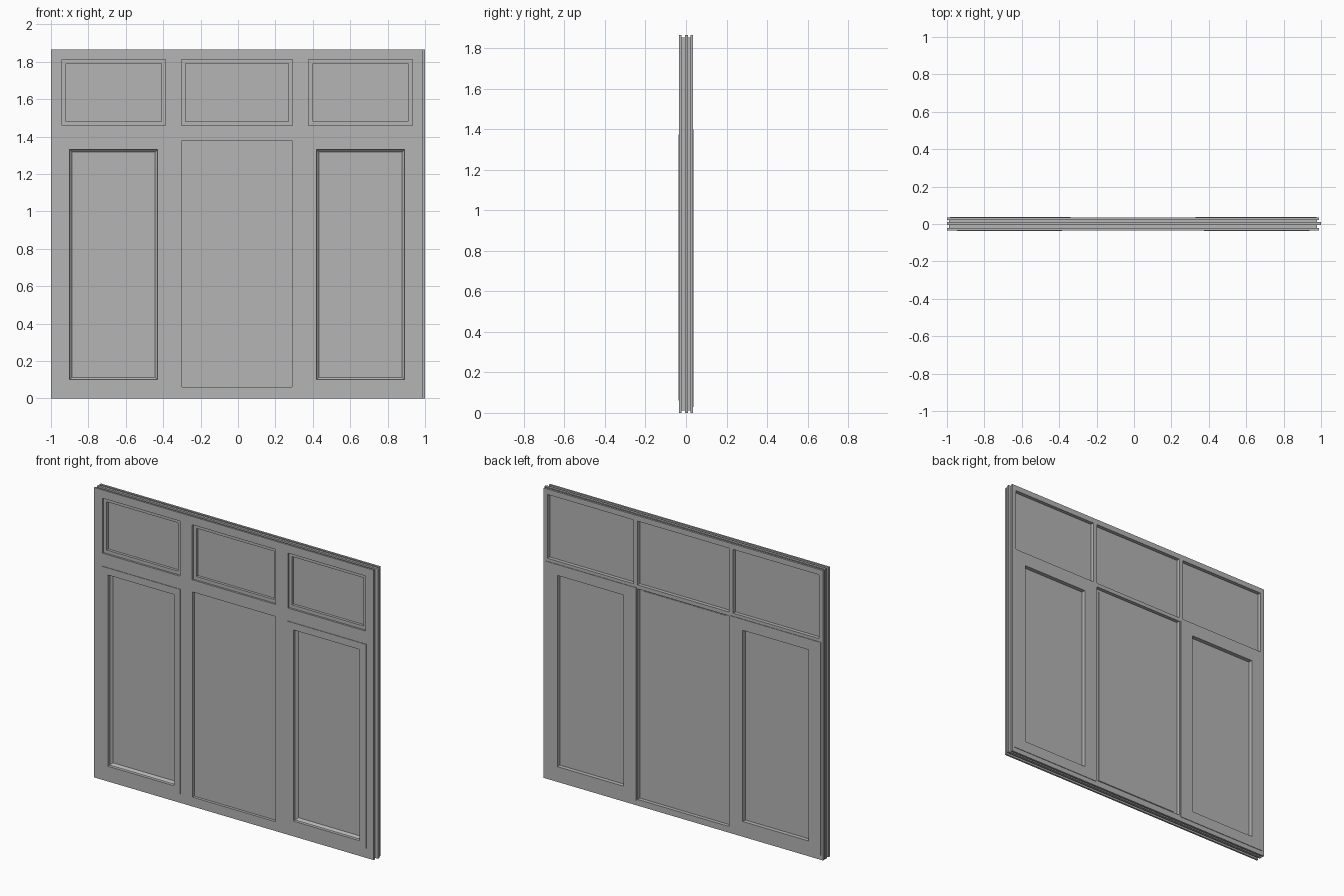
import bpy, bmesh

cube = bpy.data.objects.get("Cube")
if cube:
    bpy.data.objects.remove(cube, do_unlink=True)

# One flat grey for everything
grey = bpy.data.materials.new("mid_grey")
grey.use_nodes = True
COLOUR = (0.46, 0.46, 0.46, 1)
grey.diffuse_color = COLOUR
grey.node_tree.nodes["Principled BSDF"].inputs["Base Color"].default_value = COLOUR

CX = -0.005            # the tongue on one edge shifts the body off centre
HALF, TOP = 0.995, 1.865


def finish(name, bm):
    bmesh.ops.recalc_face_normals(bm, faces=bm.faces)
    mesh = bpy.data.meshes.new(name)
    bm.to_mesh(mesh)
    bm.free()
    mesh.materials.append(grey)
    obj = bpy.data.objects.new(name, mesh)
    bpy.context.collection.objects.link(obj)
    return obj


def plate(name, outer, holes, y0, y1):
    """Flat board with rectangular holes; rectangles are (x0, x1, z0, z1)."""
    rects = [outer] + holes
    xs = sorted({round(v, 4) for r in rects for v in r[:2]})
    zs = sorted({round(v, 4) for r in rects for v in r[2:]})
    bm = bmesh.new()
    grid = {(x, z): bm.verts.new((x + CX, y0, z)) for x in xs for z in zs}
    for xa, xb in zip(xs, xs[1:]):
        for za, zb in zip(zs, zs[1:]):
            mx, mz = (xa + xb) / 2, (za + zb) / 2
            if any(h[0] < mx < h[1] and h[2] < mz < h[3] for h in holes):
                continue
            bm.faces.new([grid[p] for p in ((xa, za), (xb, za), (xb, zb), (xa, zb))])
    bmesh.ops.delete(bm, geom=[v for v in bm.verts if not v.link_faces], context='VERTS')
    ext = bmesh.ops.extrude_face_region(bm, geom=bm.faces[:], use_keep_orig=True)
    moved = [g for g in ext["geom"] if isinstance(g, bmesh.types.BMVert)]
    bmesh.ops.translate(bm, verts=moved, vec=(0, y1 - y0, 0))
    return finish(name, bm)


def bead(name, rect, inset, y0, y1):
    """Sloped glazing bead running round a rectangle."""
    x0, x1, z0, z1 = rect
    bm = bmesh.new()
    loops = []
    for d, y in ((0, y0), (inset, y1)):
        loops.append([bm.verts.new((x + CX, y, z)) for x, z in
                      ((x0 + d, z0 + d), (x1 - d, z0 + d), (x1 - d, z1 - d), (x0 + d, z1 - d))])
    loops.append([bm.verts.new((x + CX, y1, z)) for x, z in
                  ((x0, z0), (x1, z0), (x1, z1), (x0, z1))])
    for a, b in ((0, 1), (1, 2), (2, 0)):
        for i in range(4):
            j = (i + 1) % 4
            bm.faces.new((loops[a][i], loops[a][j], loops[b][j], loops[b][i]))
    return finish(name, bm)


def mirrored(rect):
    x0, x1, z0, z1 = rect
    return [rect, (-x1, -x0, z0, z1)]


def inset(rect, d):
    return (rect[0] + d, rect[1] - d, rect[2] + d, rect[3] - d)


# Openings
side_light = (0.425, 0.895, 0.10, 1.33)
centre_panel = (-0.295, 0.295, 0.06, 1.38)
top_side = (0.405, 0.915, 1.48, 1.79)
top_centre = (-0.275, 0.275, 1.48, 1.79)
lower_holes = mirrored(side_light) + [centre_panel]
front_holes = lower_holes + [inset(r, -0.022) for r in mirrored(top_side) + [top_centre]]
stop_holes = lower_holes + mirrored(top_side) + [top_centre]
back_holes = (mirrored(side_light) + [(-0.325, 0.325, 0.04, 1.395)]
              + mirrored((0.355, 0.967, 1.42, 1.83)) + [(-0.325, 0.325, 1.42, 1.83)])

# Layered frame: full faces, grooved edges between them, tongue on the core
body = (-HALF, HALF, 0, TOP)
grooved = inset(body, 0.012)
plate("front_frame", body, front_holes, -0.034, -0.022)
plate("front_stop", grooved, stop_holes, -0.022, -0.005)
plate("pane_core", (-HALF, HALF + 0.01, 0, TOP), [], -0.005, 0.011)
plate("back_stop", grooved, back_holes, 0.011, 0.021)
plate("back_frame", body, back_holes, 0.021, 0.034)

# Thicker fixed panel in the middle bay
plate("centre_panel", centre_panel, [], -0.016, 0.014)

# Slightly raised sashes and sloped beads in the side bays
front_sash = mirrored((0.38, 0.942, 0.06, 1.375))
back_sash = mirrored((0.335, 0.98, 0.03, 1.40))
lights = mirrored(side_light)
for i, side in enumerate(("left", "right")):
    plate(side + "_front_sash", front_sash[i], [lights[i]], -0.0375, -0.030)
    plate(side + "_back_sash", back_sash[i], [lights[i]], 0.030, 0.0375)
    bead(side + "_glazing_bead", lights[i], 0.014, -0.018, -0.004)
